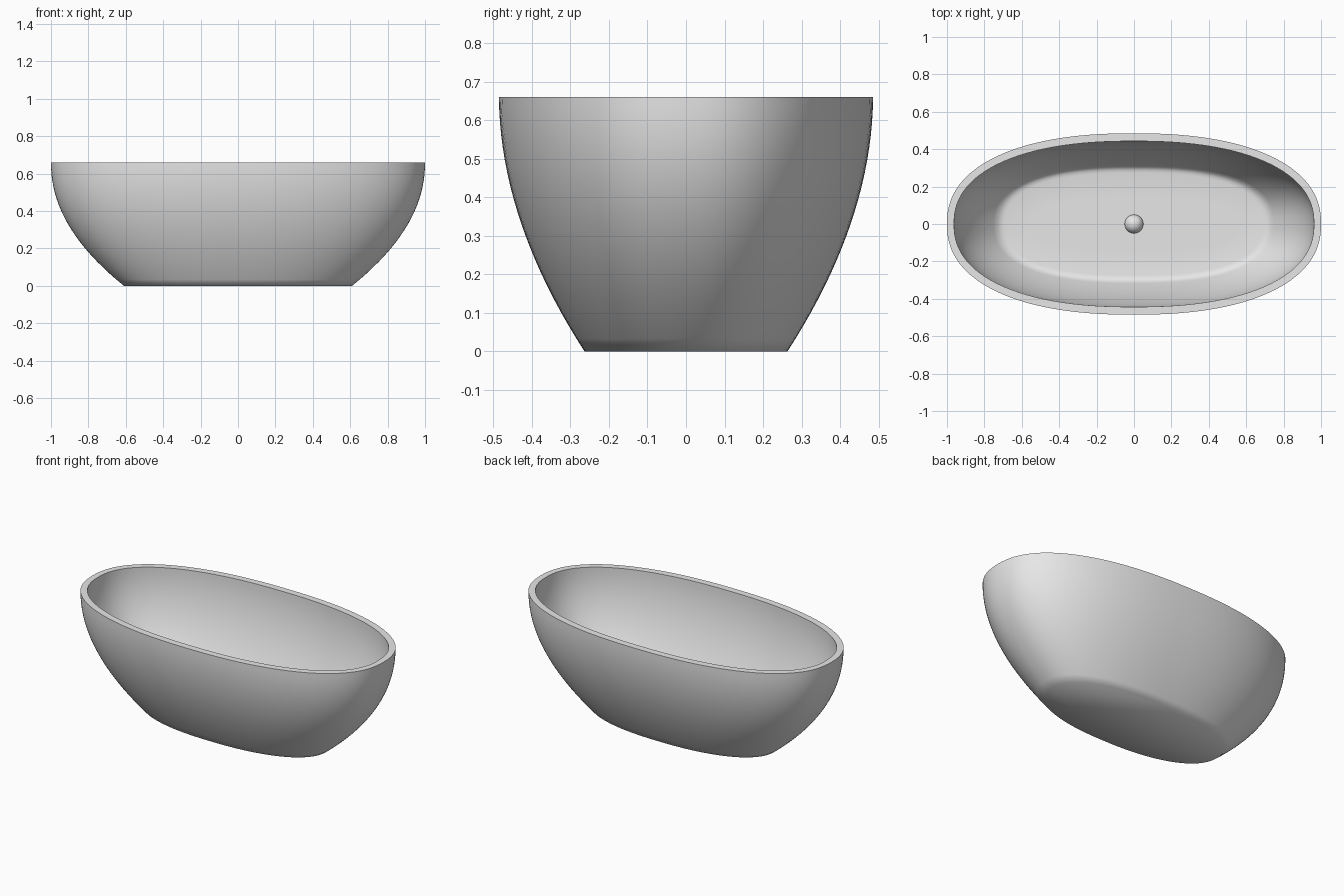
import bpy, bmesh, math

cube = bpy.data.objects.get("Cube")
if cube:
    bpy.data.objects.remove(cube, do_unlink=True)

SEGMENTS = 128
HEIGHT = 0.66
FLOOR = 0.13
WALL = 0.038

grey = bpy.data.materials.new("light grey")
grey.use_nodes = True
grey.diffuse_color = (0.8, 0.8, 0.8, 1)
grey.node_tree.nodes["Principled BSDF"].inputs["Base Color"].default_value = grey.diffuse_color


def wall_radii(z):
    """Half length and half width of the outer shell at a height."""
    left = 1 - z / HEIGHT
    return 1 - 0.39 * left ** 2.1, 0.485 - 0.222 * left ** 1.93


def add_ring(bm, rx, ry, z, power=2.3):
    """Superellipse loop of vertices."""
    ring = []
    for i in range(SEGMENTS):
        a = math.tau * i / SEGMENTS
        c, s = math.cos(a), math.sin(a)
        x = math.copysign(abs(c) ** (2 / power), c)
        y = math.copysign(abs(s) ** (2 / power), s)
        ring.append(bm.verts.new((rx * x, ry * y, z)))
    return ring


def finish(name, bm, angle):
    bmesh.ops.recalc_face_normals(bm, faces=bm.faces)
    mesh = bpy.data.meshes.new(name)
    bm.to_mesh(mesh)
    bm.free()
    mesh.materials.append(grey)
    obj = bpy.data.objects.new(name, mesh)
    bpy.context.collection.objects.link(obj)
    bpy.ops.object.select_all(action='DESELECT')
    obj.select_set(True)
    bpy.context.view_layer.objects.active = obj
    bpy.ops.object.shade_smooth_by_angle(angle=math.radians(angle))
    return obj


# Tub shell: outer wall up, flat rim, inner wall down, floor
bm = bmesh.new()
rings = []
steps = 20
for i in range(steps + 1):
    z = HEIGHT * i / steps
    rings.append(add_ring(bm, *wall_radii(z), z))
for i in range(steps + 1):
    t = i / steps
    z = HEIGHT + (FLOOR + 0.01 - HEIGHT) * t
    rx, ry = wall_radii(z)
    rings.append(add_ring(bm, rx - WALL, ry - WALL - 0.004, z, 2.3 + 0.2 * t))
# Soft corner and flat floor
rx, ry = wall_radii(FLOOR)
for inset, lift in ((0.05, 0.003), (0.065, 0), (0.2, 0)):
    rings.append(add_ring(bm, rx - inset, ry - inset, FLOOR + lift, 2.5))
for a, b in zip(rings, rings[1:]):
    for i in range(SEGMENTS):
        j = (i + 1) % SEGMENTS
        bm.faces.new((a[i], a[j], b[j], b[i]))
bm.faces.new(rings[0][::-1])
bm.faces.new(rings[-1])
finish("tub_shell", bm, 62)

# Domed drain plug in the middle of the floor
bm = bmesh.new()
bmesh.ops.create_uvsphere(bm, u_segments=32, v_segments=16, radius=0.05)
plug = finish("drain_plug", bm, 60)
plug.location.z = FLOOR
